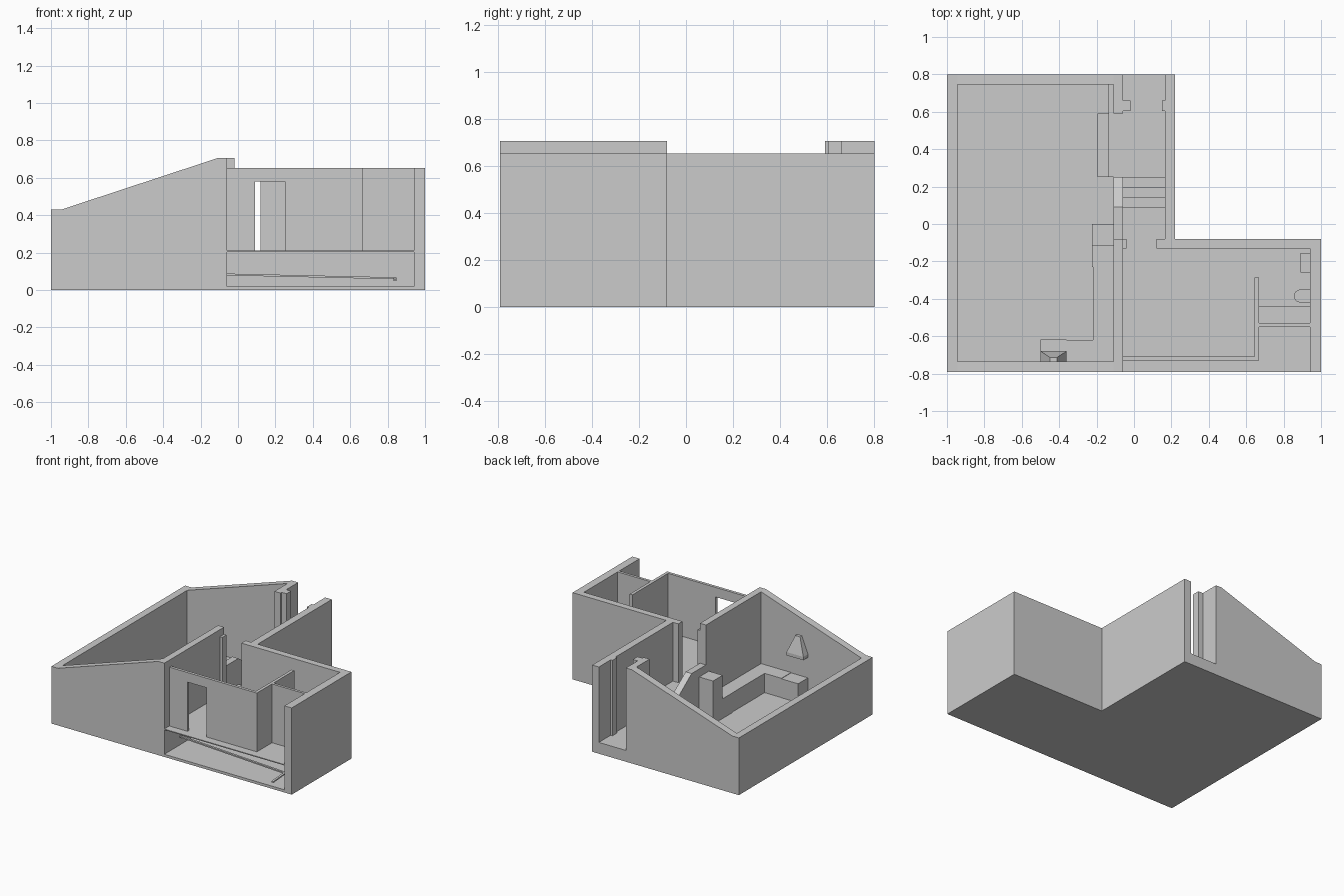
import bpy, bmesh, math
from mathutils import Vector

cube = bpy.data.objects.get("Cube")
if cube:
    bpy.data.objects.remove(cube, do_unlink=True)

GREY = (0.6, 0.6, 0.6, 1)
plaster = bpy.data.materials.new("plain grey plaster")
plaster.use_nodes = True
plaster.diffuse_color = GREY
plaster.node_tree.nodes["Principled BSDF"].inputs["Base Color"].default_value = GREY

FRONT, BACK = -0.79, 0.8
LOW, ENTRY, UPPER = 0.02, 0.085, 0.21      # floor levels
HIGH, WING = 0.705, 0.652                  # wall tops


def finish(name, bm):
    bmesh.ops.recalc_face_normals(bm, faces=bm.faces)
    mesh = bpy.data.meshes.new(name)
    bm.to_mesh(mesh)
    bm.free()
    mesh.materials.append(plaster)
    obj = bpy.data.objects.new(name, mesh)
    bpy.context.collection.objects.link(obj)
    return obj


def box(name, x, y, z):
    bm = bmesh.new()
    bmesh.ops.create_cube(bm, size=1)
    for v in bm.verts:
        v.co = [r[0] if c < 0 else r[1] for c, r in zip(v.co, (x, y, z))]
    return finish(name, bm)


def prism(name, outline, axis, start, end):
    """Extrude an outline along an axis; the outline uses the other two axes in order."""
    def place(p, depth):
        co = list(p)
        co.insert(axis, depth)
        return co
    bm = bmesh.new()
    face = bm.faces.new([bm.verts.new(place(p, start)) for p in outline])
    ext = bmesh.ops.extrude_face_region(bm, geom=[face])
    for g in ext["geom"]:
        if isinstance(g, bmesh.types.BMVert):
            g.co[axis] = end
    return finish(name, bm)


# Ground slabs under both wings
box("main_floor", (-1, -0.06), (FRONT, BACK), (0, LOW))
box("wing_ground", (-0.06, 1), (FRONT, -0.08), (0, LOW))
box("entry_floor", (-0.135, 0.22), (0.25, BACK), (0, ENTRY))

# Main room: sloped gable walls, low side wall, high inner wall
gable = [(-1, 0), (-0.06, 0), (-0.06, HIGH), (-0.11, HIGH), (-0.945, 0.43), (-1, 0.43)]
prism("front_gable", gable, 1, FRONT, -0.735)
prism("back_gable", gable, 1, 0.745, BACK)
box("low_side_wall", (-1, -0.945), (FRONT, BACK), (0, 0.43))
box("inner_wall_front", (-0.11, -0.06), (FRONT, -0.08), (0, HIGH))
box("inner_wall_back", (-0.11, -0.06), (0.59, BACK), (0, HIGH))
prism("stair_parapet",
      [(-0.08, 0), (0.25, 0), (0.25, 0.29), (0.09, 0.405), (-0.08, 0.405)],
      0, -0.11, -0.06)

# Entry passage: outer wall, door jambs, stairs up and step down
box("passage_wall", (0.165, 0.22), (-0.08, BACK), (0, WING))
box("entry_jamb_inner", (-0.06, -0.02), (0.605, 0.66), (ENTRY, HIGH))
box("entry_jamb_outer", (0.15, 0.165), (0.605, 0.66), (ENTRY, WING))
rise = (UPPER - ENTRY) / 4
for i in range(3):
    box(f"stair_{i + 1}", (-0.06, 0.165), (0.09, 0.25 - i * 0.054),
        (0, ENTRY + rise * (i + 1)))
box("passage_floor", (-0.06, 0.165), (-0.13, 0.09), (0, UPPER))
box("step_down", (-0.195, -0.135), (0.25, 0.59), (LOW, 0.053))

# Raised wing: thin deck over an open undercroft, outer and partition walls
box("wing_deck", (-0.06, 0.94), (FRONT, -0.13), (UPPER - 0.007, UPPER))
box("wing_back_wall", (0.12, 1), (-0.13, -0.08), (0, WING))
box("wing_side_wall", (0.94, 1), (FRONT, -0.08), (0, WING))
box("wing_door_stub", (-0.06, -0.04), (-0.13, -0.08), (UPPER, WING))
box("terrace_wall_inner", (-0.06, 0.09), (-0.73, -0.708), (UPPER, WING))
box("terrace_wall_outer", (0.25, 0.668), (-0.73, -0.708), (UPPER, WING))
box("terrace_door_header", (0.09, 0.25), (-0.73, -0.708), (0.58, WING))
box("bedroom_partition", (0.645, 0.668), (-0.73, -0.285), (UPPER, WING))
box("bathroom_partition", (0.668, 0.94), (-0.55, -0.53), (UPPER, WING))

# Bathroom fittings
box("bath", (0.668, 0.94), (-0.53, -0.44), (UPPER, 0.31))
box("basin", (0.89, 0.94), (-0.26, -0.155), (0.31, 0.36))
bowl = [(0.94, -0.42), (0.94, -0.35)]
for i in range(9):
    a = math.pi * (0.5 + i / 8)
    bowl.append((0.89 + 0.035 * math.cos(a), -0.385 + 0.035 * math.sin(a)))
prism("toilet", bowl, 2, UPPER, 0.28)

# Thin bent rail in the undercroft
path = [Vector(p) for p in ((-0.06, -0.6, 0.083), (0.84, -0.64, 0.063), (0.84, FRONT, 0.053))]
for i, (a, b) in enumerate(zip(path, path[1:])):
    rail = box(f"undercroft_rail_{i + 1}", (0, (b - a).length), (-0.008, 0.008), (-0.005, 0.005))
    rail.location = a
    rail.rotation_euler = (b - a).to_track_quat('X', 'Z').to_euler()

# Kitchen: L-shaped counter, tall cupboard, cooker and hood
counter = [(-0.36, -0.735), (-0.11, -0.735), (-0.11, -0.23), (-0.22, -0.23),
           (-0.22, -0.62), (-0.36, -0.62)]
prism("kitchen_counter", counter, 2, LOW, 0.165)
box("kitchen_appliance", (-0.225, -0.11), (-0.23, -0.115), (LOW, 0.168))
box("tall_cupboard", (-0.225, -0.11), (-0.115, 0), (LOW, 0.345))
box("cooker", (-0.5, -0.36), (-0.735, -0.618), (LOW, 0.162))
box("hood_rim", (-0.5, -0.36), (-0.735, -0.68), (0.315, 0.34))
hood = box("hood_top", (-0.5, -0.36), (-0.735, -0.68), (0.34, 0.465))
for v in hood.data.vertices:
    if v.co.z > 0.4:
        v.co.x = -0.43 + (v.co.x + 0.43) * 0.28
        v.co.y = -0.735 + (v.co.y + 0.735) * 0.4
